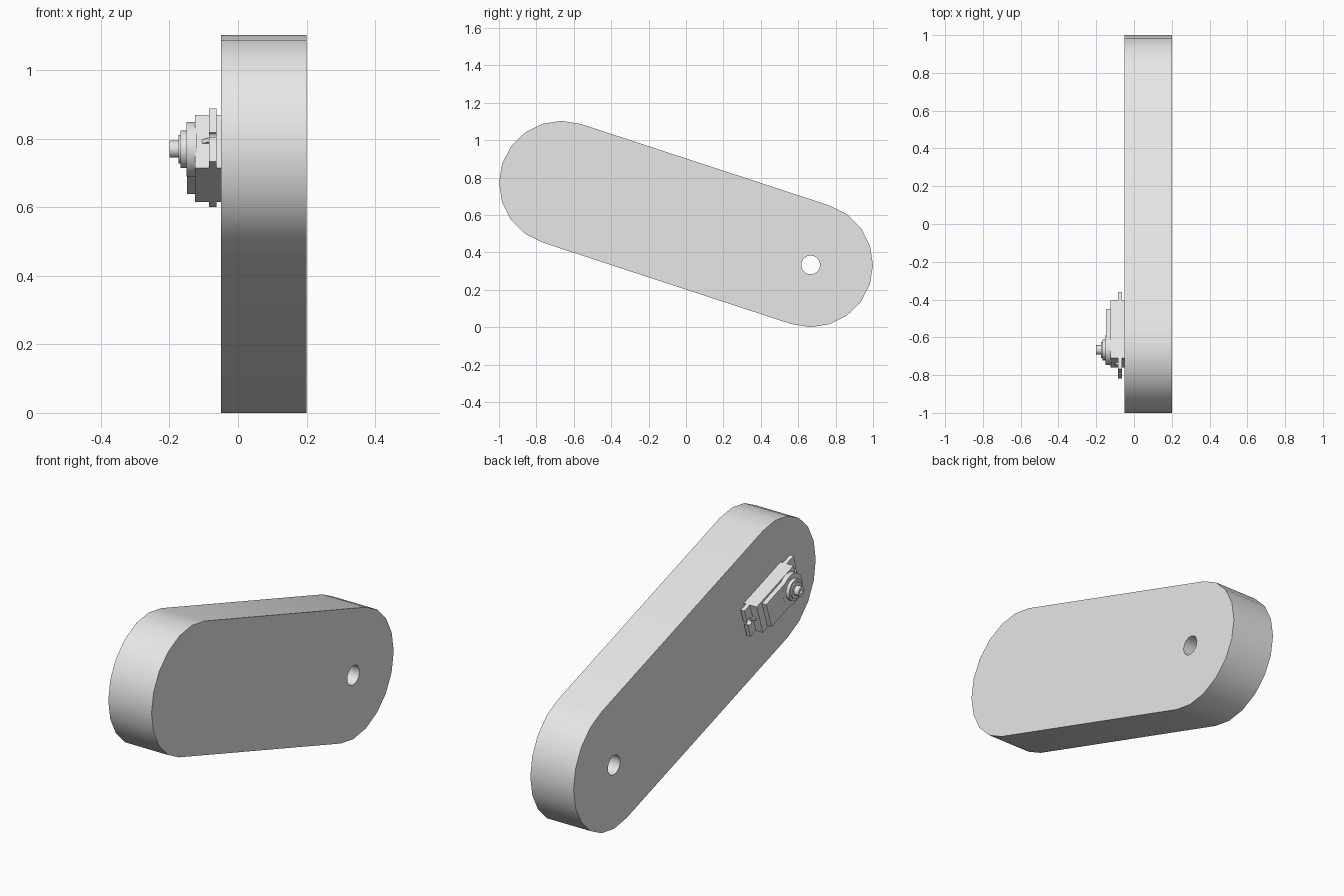
import bpy, bmesh, math
from mathutils import Vector

cube = bpy.data.objects.get("Cube")
if cube:
    bpy.data.objects.remove(cube, do_unlink=True)

grey = bpy.data.materials.new("light_grey")
grey.use_nodes = True
grey.diffuse_color = (0.8, 0.8, 0.8, 1)
grey.node_tree.nodes["Principled BSDF"].inputs["Base Color"].default_value = (0.8, 0.8, 0.8, 1)

# Everything is built around the upper pivot, with local y running down the arm
TILT = math.atan2(-0.437, 1.333)
LENGTH = math.hypot(1.333, 0.437)
PIVOT = (0, -0.6665, 0.77)
FACE = -0.05


def extrude_loops(name, loops, offset):
    """Fill closed outlines (later ones are holes) and extrude by offset."""
    bm = bmesh.new()
    edges = []
    for loop in loops:
        verts = [bm.verts.new(p) for p in loop]
        edges += [bm.edges.new((verts[i - 1], verts[i])) for i in range(len(verts))]
    filled = bmesh.ops.triangle_fill(bm, edges=edges, use_beauty=True)
    faces = [g for g in filled["geom"] if isinstance(g, bmesh.types.BMFace)]
    new = bmesh.ops.extrude_face_region(bm, geom=faces, use_keep_orig=True)["geom"]
    moved = [g for g in new if isinstance(g, bmesh.types.BMVert)]
    bmesh.ops.translate(bm, verts=moved, vec=Vector(offset))
    bmesh.ops.recalc_face_normals(bm, faces=bm.faces)
    mesh = bpy.data.meshes.new(name)
    bm.to_mesh(mesh)
    bm.free()
    mesh.materials.append(grey)
    obj = bpy.data.objects.new(name, mesh)
    obj.location = PIVOT
    obj.rotation_euler.x = TILT
    bpy.context.collection.objects.link(obj)
    bpy.ops.object.select_all(action="DESELECT")
    obj.select_set(True)
    bpy.context.view_layer.objects.active = obj
    bpy.ops.object.shade_smooth_by_angle(angle=math.radians(30))
    return obj


def plate(name, loops, x0, x1):
    return extrude_loops(name, [[(x0, u, v) for u, v in l] for l in loops], (x1 - x0, 0, 0))


def arc(cu, r, start, end, steps):
    angles = [math.radians(start + (end - start) * i / steps) for i in range(steps + 1)]
    return [(cu + r * math.cos(a), r * math.sin(a)) for a in angles]


def circle(cu, r, steps=32):
    return arc(cu, r, 0, 360, steps)[:-1]


def rect(u0, u1, w):
    return [(u0, -w), (u1, -w), (u1, w), (u0, w)]


# Arm slab with rounded ends and a pivot hole
R = 0.333
outline = arc(0, R, 90, 270, 10) + arc(LENGTH, R, -90, 90, 10)
plate("arm_slab", [outline, circle(LENGTH, 0.05)], FACE, 0.2)

# Servo body and raised gear housing
BODY0, BODY1, HALF = -0.072, 0.248, 0.081
plate("servo_body", [rect(BODY0, BODY1, HALF)], FACE + 0.01, -0.125)
plate("gear_housing", [circle(0, 0.08)], -0.12, -0.15)
plate("gear_cover", [rect(0, 0.206, 0.07)], -0.12, -0.1495)

# Stepped collar and hollow output shaft
plate("collar", [circle(0, 0.055)], -0.145, -0.168)
plate("collar_rim", [circle(0, 0.042)], -0.165, -0.174)
plate("output_shaft", [circle(0, 0.025, 24), circle(0, 0.010, 16)], -0.17, -0.2)


# Mounting tabs: open keyhole slot plus a small stiffening wedge
def mounting_tab(side, root, length, direction):
    centre, r, slot = length * 0.6, 0.018, 0.008
    a = math.degrees(math.asin(slot / r))
    shape = [(-0.01, -HALF), (length, -HALF), (length, -slot)]
    shape += arc(centre, r, -a, a - 360, 16)
    shape += [(length, slot), (length, HALF), (-0.01, HALF)]
    plate(side + "_mounting_tab", [[(root + direction * u, v) for u, v in shape]], -0.063, -0.085)
    wedge = [(-0.08, root, -0.006), (-0.105, root, -0.006),
             (-0.08, root + direction * 0.02, -0.006)]
    extrude_loops(side + "_tab_wedge", [wedge], (0, 0, 0.012))


mounting_tab("upper", BODY0, 0.06, -1)
mounting_tab("lower", BODY1, 0.047, 1)
